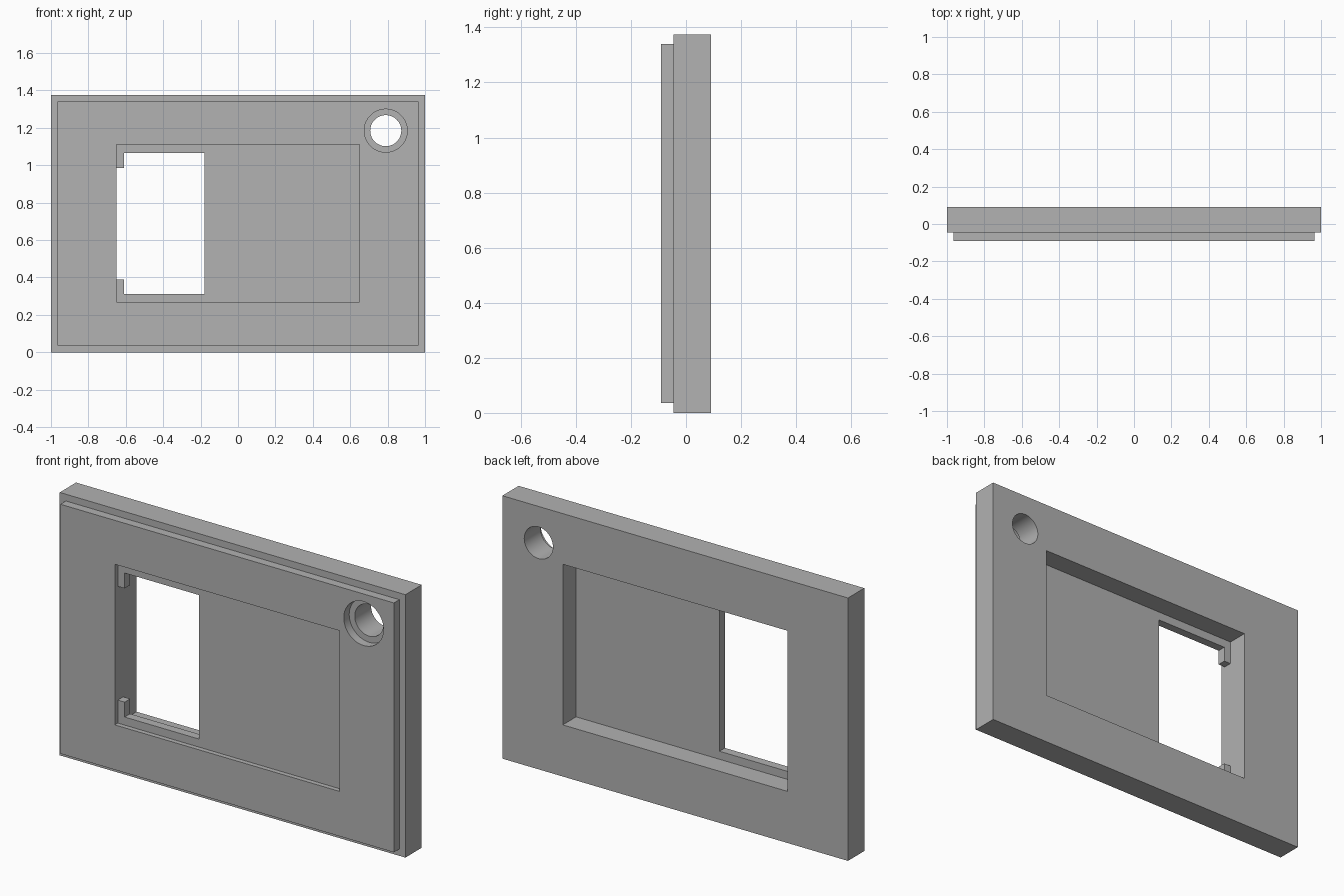
import bpy, bmesh, math
from mathutils import Matrix, Vector

cube = bpy.data.objects.get("Cube")
if cube:
    bpy.data.objects.remove(cube, do_unlink=True)

GREY = (0.445, 0.445, 0.445, 1)
mat = bpy.data.materials.new("plain grey")
mat.use_nodes = True
mat.diffuse_color = GREY
mat.node_tree.nodes["Principled BSDF"].inputs["Base Color"].default_value = GREY

# Depth levels, front to back
LIP, SHOULDER, BACK = -0.09, -0.045, 0.09
WEB_FRONT, WEB_BACK = -0.065, -0.02


def finish(name, bm):
    bmesh.ops.recalc_face_normals(bm, faces=bm.faces[:])
    mesh = bpy.data.meshes.new(name)
    bm.to_mesh(mesh)
    bm.free()
    mesh.materials.append(mat)
    obj = bpy.data.objects.new(name, mesh)
    bpy.context.collection.objects.link(obj)
    return obj


def prism(bm, outline, y0, y1):
    """Extrude an x-z outline from y0 to y1; return the end face."""
    face = bm.faces.new([bm.verts.new((x, y0, z)) for x, z in outline])
    made = bmesh.ops.extrude_face_region(bm, geom=[face])["geom"]
    verts = [g for g in made if isinstance(g, bmesh.types.BMVert)]
    bmesh.ops.translate(bm, verts=verts, vec=(0, y1 - y0, 0))
    return next(g for g in made if isinstance(g, bmesh.types.BMFace))


def rectangle(x0, x1, z0, z1):
    return [(x0, z0), (x1, z0), (x1, z1), (x0, z1)]


def circle(x, z, r, n=64):
    return [(x + r * math.cos(i * math.tau / n), z + r * math.sin(i * math.tau / n))
            for i in range(n)]


def cut(target, outline, y0, y1):
    bm = bmesh.new()
    prism(bm, outline, y0, y1)
    cutter = finish("cutter", bm)
    cutter.hide_render = True
    mod = target.modifiers.new("cut", "BOOLEAN")
    mod.operation = "DIFFERENCE"
    mod.solver = "EXACT"
    mod.object = cutter
    bpy.context.view_layer.objects.active = target
    bpy.ops.object.modifier_apply(modifier=mod.name)
    bpy.data.objects.remove(cutter, do_unlink=True)


# Frame: slab with a stepped lip on its front
bm = bmesh.new()
front = prism(bm, rectangle(-1, 1, 0, 1.375), BACK, SHOULDER)
bm.normal_update()
bmesh.ops.recalc_face_normals(bm, faces=bm.faces[:])
bmesh.ops.inset_region(bm, faces=[front], thickness=0.05)
lip = bmesh.ops.extrude_face_region(bm, geom=[front])["geom"]
bmesh.ops.translate(bm, vec=(0, LIP - SHOULDER, 0),
                    verts=[g for g in lip if isinstance(g, bmesh.types.BMVert)])
if front.is_valid:
    bmesh.ops.delete(bm, geom=[front], context="FACES_ONLY")
frame = finish("frame", bm)

# Window through the frame, and the counterbored corner hole
cut(frame, rectangle(-0.65, 0.65, 0.27, 1.11), -0.2, 0.2)
cut(frame, circle(0.79, 1.185, 0.083), -0.2, 0.2)
cut(frame, circle(0.79, 1.185, 0.115), -0.2, SHOULDER)

# Thin web inside the window, with an opening and two corner tabs
bm = bmesh.new()
prism(bm, [(0.65, 0.27), (0.65, 1.11), (-0.65, 1.11), (-0.65, 0.985),
           (-0.61, 0.985), (-0.61, 1.065), (-0.18, 1.065), (-0.18, 0.312),
           (-0.61, 0.312), (-0.61, 0.39), (-0.65, 0.39), (-0.65, 0.27)],
      WEB_FRONT, WEB_BACK)
finish("web_panel", bm)

# Smooth only the round hole walls
bpy.ops.object.select_all(action="DESELECT")
frame.select_set(True)
bpy.context.view_layer.objects.active = frame
bpy.ops.object.shade_smooth_by_angle(angle=math.radians(30))
